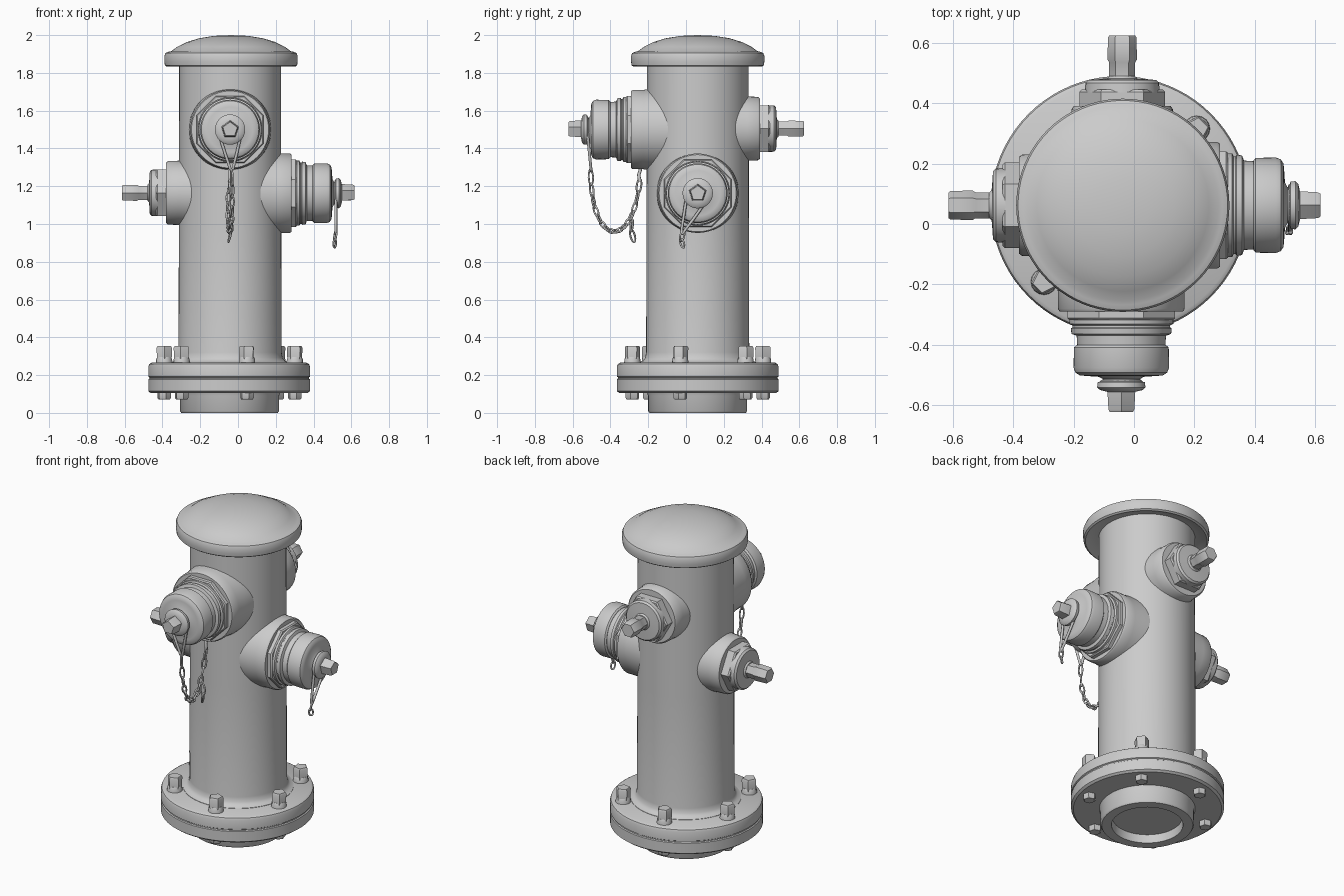
import bpy, bmesh, math
from mathutils import Vector, Matrix, geometry

if "Cube" in bpy.data.objects:
    bpy.data.objects.remove(bpy.data.objects["Cube"])

CX, CY = -0.042, 0.062          # axis of the barrel


def finish(name, bm, angle=35):
    bmesh.ops.remove_doubles(bm, verts=bm.verts, dist=1e-5)
    bmesh.ops.recalc_face_normals(bm, faces=bm.faces)
    me = bpy.data.meshes.new(name)
    bm.to_mesh(me)
    bm.free()
    me.shade_smooth()
    me.set_sharp_from_angle(angle=math.radians(angle))
    ob = bpy.data.objects.new(name, me)
    bpy.context.collection.objects.link(ob)
    return ob


def lathe(name, profile, origin, axis=(0, 0, 1), n=64, turn=0.0):
    """Spin (radius, distance) points round an axis through origin."""
    bm = bmesh.new()
    m = Matrix.Translation(origin) @ Vector(axis).to_track_quat('Z', 'Y').to_matrix().to_4x4()
    rings = []
    for r, h in profile:
        rings.append([bm.verts.new(m @ Vector((r * math.cos(turn + math.tau * i / n),
                                               r * math.sin(turn + math.tau * i / n), h)))
                      for i in range(n)] if r > 0 else [bm.verts.new(m @ Vector((0, 0, h)))] * n)
    for a, b in zip(rings, rings[1:]):
        for i in range(n):
            j = (i + 1) % n
            quad = list(dict.fromkeys((a[i], a[j], b[j], b[i])))
            if len(quad) > 2:
                bm.faces.new(quad)
    return finish(name, bm)


def wire(name, points, radius=0.008, cyclic=False):
    cu = bpy.data.curves.new(name, 'CURVE')
    cu.dimensions = '3D'
    cu.bevel_depth = radius
    cu.bevel_resolution = 2
    cu.use_fill_caps = True
    sp = cu.splines.new('POLY')
    sp.points.add(len(points) - 1)
    for p, co in zip(sp.points, points):
        p.co = (*co, 1)
    sp.use_cyclic_u = cyclic
    sp.use_smooth = True
    ob = bpy.data.objects.new(name, cu)
    bpy.context.collection.objects.link(ob)


def chain(name, path, thick=0.0055, width=0.012):
    """Oval links along a path, each turned a quarter from the last."""
    bm = bmesh.new()
    n, k = 14, 6
    for s, (p, q) in enumerate(zip(path, path[1:])):
        d = q - p
        half = d.length * 0.5 + thick
        m = (Matrix.Translation((p + q) / 2) @ d.to_track_quat('Z', 'Y').to_matrix().to_4x4()
             @ Matrix.Rotation(math.pi / 2 * (s % 2) + 0.6, 4, 'Z'))
        rings = []
        for i in range(n):
            a = math.tau * i / n
            c = Vector((width * math.cos(a), 0, half * math.sin(a)))
            out = Vector((math.cos(a), 0, math.sin(a)))
            rings.append([bm.verts.new(m @ (c + thick * (out * math.cos(math.tau * j / k)
                          + Vector((0, 1, 0)) * math.sin(math.tau * j / k)))) for j in range(k)])
        for i in range(n):
            a, b = rings[i], rings[(i + 1) % n]
            for j in range(k):
                bm.faces.new((a[j], a[(j + 1) % k], b[(j + 1) % k], b[j]))
    finish(name, bm, 80)


# base ring with recessed underside, and bolted flange pair
lathe("base_ring", [(0, .05), (.195, .05), (.2, .0), (.255, 0), (.262, .01), (.262, .09),
                    (.275, .12), (0, .12)], (CX - .003, CY, 0))
lathe("flange", [(0, .105), (.415, .105), (.428, .115), (.428, .178), (.422, .182), (.422, .188),
                 (.428, .192), (.428, .245), (.423, .258), (.41, .266), (0, .266)],
      (CX - .005, CY, 0), n=80)

# barrel with a soft foot
lathe("barrel", [(0, .25), (.312, .25), (.31, .268), (.29, .276), (.278, .292), (.273, .32),
                 (.271, 1.0), (.269, 1.87), (0, 1.87)], (CX, CY, 0))

# domed top with overhanging rim
lathe("top_cap", [(0, 1.855), (.272, 1.855), (.315, 1.842), (.34, 1.833), (.35, 1.84), (.353, 1.86),
                  (.353, 1.89), (.347, 1.905), (.33, 1.912), (.316, 1.915), (.285, 1.938),
                  (.235, 1.963), (.17, 1.983), (.09, 1.996), (0, 2.0)], (CX + .005, CY, 0), n=80)

# six flange bolts
for i in range(6):
    a = math.radians(45 + 60 * i)
    at = (CX - .003 + .358 * math.cos(a), CY + .358 * math.sin(a), 0)
    lathe(f"bolt_washer_{i}", [(0, .26), (.044, .26), (.042, .285), (.036, .297), (0, .297)], at, n=16)
    lathe(f"bolt_head_{i}", [(0, .28), (.041, .28), (.043, .345), (.037, .354), (0, .354)],
          at, n=5, turn=a)
    lathe(f"bolt_nut_{i}", [(0, .072), (.032, .072), (.037, .079), (.037, .11), (0, .11)],
          at, n=6, turn=a)


# capped hose outlets: sleeve, octagon collar, neck, cap, pentagon nub
def hose_outlet(side, origin, axis):
    lathe(side + "_sleeve", [(0, .0), (.222, .0), (.216, .17), (.21, .22), (.21, .275), (.204, .284),
                             (0, .284)], origin, axis)
    lathe(side + "_collar", [(0, .27), (.193, .27), (.193, .305), (.187, .312), (0, .312)],
          origin, axis, n=8, turn=math.pi / 8)
    lathe(side + "_neck", [(0, .30), (.172, .30), (.172, .325), (.162, .33), (.162, .336), (.167, .34),
                           (.165, .358), (.148, .364), (.145, .41), (0, .41)], origin, axis)
    lathe(side + "_hose_cap", [(0, .395), (.148, .395), (.157, .403), (.158, .47), (.152, .486),
                               (.138, .495), (.12, .497), (.075, .50), (.06, .508), (.06, .513),
                               (.078, .518), (.08, .535), (.07, .544), (.045, .55), (0, .55)],
          origin, axis)
    lathe(side + "_nub", [(0, .54), (.049, .54), (.045, .608), (.04, .617), (0, .617)],
          origin, axis, n=5, turn=.3)


hose_outlet("front", (CX, -.006, 1.5), (0, -1, 0))
hose_outlet("right", (.0, CY, 1.163), (1, 0, 0))


# small valve outlets: sleeve, hexagon nut, square-ish stem
def valve_outlet(side, origin, axis):
    lathe(side + "_sleeve", [(0, .0), (.19, .0), (.178, .26), (.17, .32), (.168, .375), (.16, .386),
                             (0, .386)], origin, axis, n=48)
    lathe(side + "_nut", [(0, .37), (.142, .37), (.142, .432), (.135, .44), (0, .44)],
          origin, axis, n=6)
    lathe(side + "_nut_face", [(0, .43), (.124, .43), (.122, .462), (.112, .472), (.05, .476),
                               (.042, .485), (0, .485)], origin, axis, n=32)
    lathe(side + "_stem", [(0, .47), (.043, .47), (.043, .53), (.049, .54), (.047, .613), (.042, .62),
                           (0, .62)], origin, axis, n=6)


valve_outlet("back", (CX + .003, .005, 1.505), (0, 1, 0))
valve_outlet("left", (.005, CY, 1.165), (-1, 0, 0))


# wire loops hung round the cap necks
def teardrop(r, dx, dz):
    pts = [(r * math.cos(math.radians(a)), r * math.sin(math.radians(a)))
           for a in range(-20, 201, 20)]
    return pts + [(dx * .6 - .028, dz * .62), (dx - .007, dz * .95), (dx, dz),
                  (dx + .007, dz * .95), (dx * .6 + .028, dz * .62)]


wire("front_loop", [(CX + u, -.524 + .1 * max(0, -v), 1.5 + v) for u, v in teardrop(.063, .008, -.22)],
     cyclic=True)
wire("right_loop", [(.518, CY + u, 1.163 + v) for u, v in teardrop(.063, -.08, -.215)], cyclic=True)

# hanging chains
ends = [Vector(p) for p in ((-.034, -.505, 1.285), (-.02, -.505, .86),
                            (-.07, -.275, .86), (-.045, -.245, 1.235))]
chain("front_chain", geometry.interpolate_bezier(*ends, 17))
chain("front_chain_tail", [Vector(p) for p in ((-.045, -.285, 1.02), (-.035, -.29, .965),
                                               (-.05, -.275, .91))])
chain("right_chain_tail", [Vector(p) for p in ((.518, -.015, .96), (.512, -.025, .915),
                                               (.512, -.015, .88))])
wire("chain_anchor", [(-.045, -.235, 1.31), (-.045, -.25, 1.26), (-.045, -.245, 1.225)], .009)
